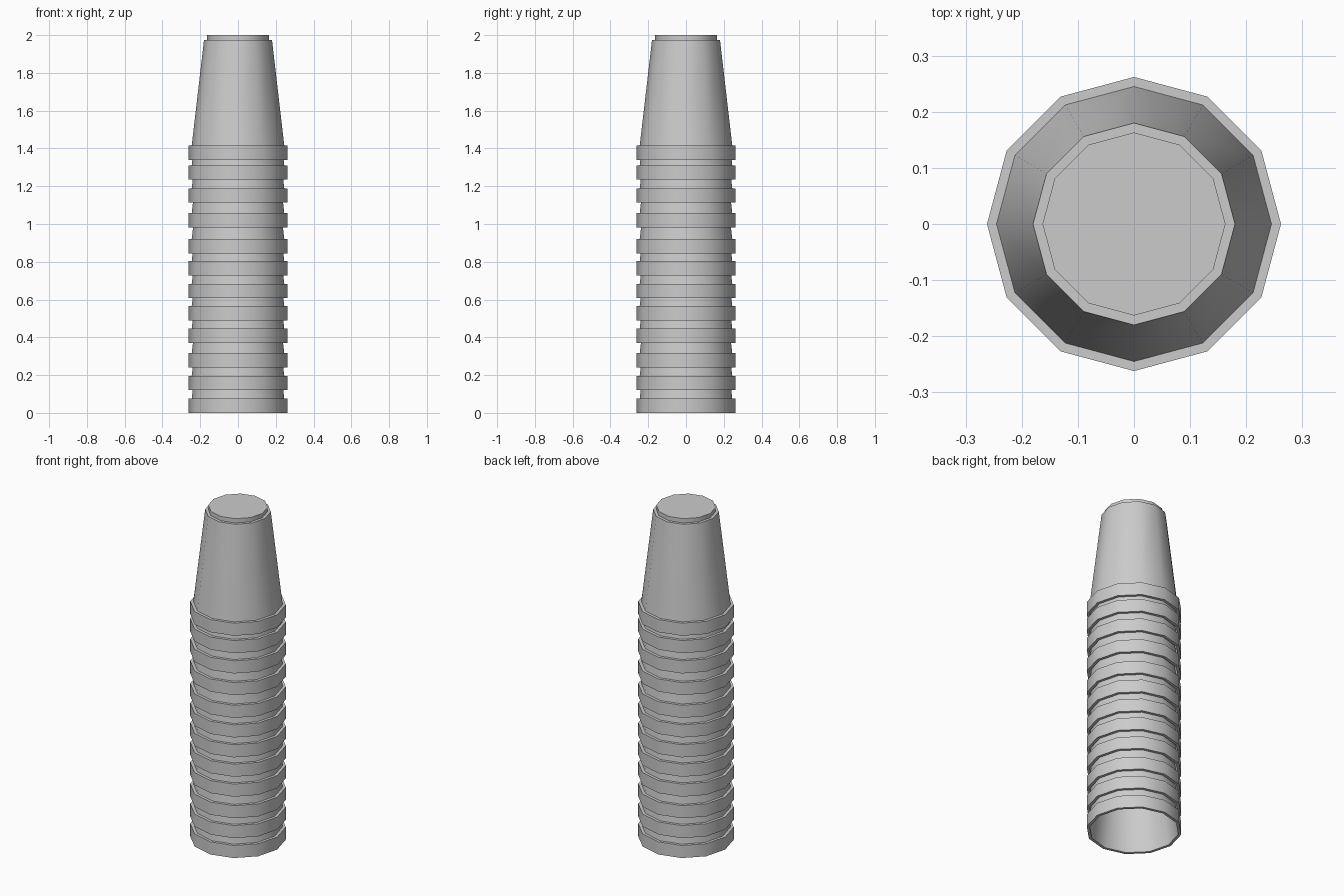
import bpy, bmesh, math

if "Cube" in bpy.data.objects:
    bpy.data.objects.remove(bpy.data.objects["Cube"])

SIDES = 12

# Upside-down cup section (radius, height): inner wall, rim band, outer taper, raised base
PROFILE = [(0.170, 0.600), (0.245, 0.0), (0.262, 0.0), (0.262, 0.076),
           (0.245, 0.076), (0.180, 0.634), (0.163, 0.634), (0.163, 0.660)]

# Rim heights of the stacked cups, slightly uneven
BASES = [0.0, 0.12, 0.24, 0.37, 0.49, 0.607, 0.727, 0.845, 0.982, 1.113, 1.235, 1.34]


def lathe_mesh(name, profile):
    bm = bmesh.new()
    rings = []
    for r, z in profile:
        rings.append([bm.verts.new((r * math.cos(2 * math.pi * i / SIDES),
                                    r * math.sin(2 * math.pi * i / SIDES), z))
                      for i in range(SIDES)])
    for a, b in zip(rings, rings[1:]):
        for i in range(SIDES):
            j = (i + 1) % SIDES
            bm.faces.new((a[i], a[j], b[j], b[i]))
    bm.faces.new(rings[0][::-1])
    bm.faces.new(rings[-1])
    bmesh.ops.recalc_face_normals(bm, faces=bm.faces)
    mesh = bpy.data.meshes.new(name)
    bm.to_mesh(mesh)
    bm.free()
    return mesh


# Stack of nested cups
for n, z in enumerate(BASES, 1):
    cup = bpy.data.objects.new(f"cup_{n:02d}", lathe_mesh("cup", PROFILE))
    cup.location.z = z
    bpy.context.collection.objects.link(cup)
    bpy.ops.object.select_all(action='DESELECT')
    cup.select_set(True)
    bpy.context.view_layer.objects.active = cup
    bpy.ops.object.shade_smooth_by_angle(angle=math.radians(40))
